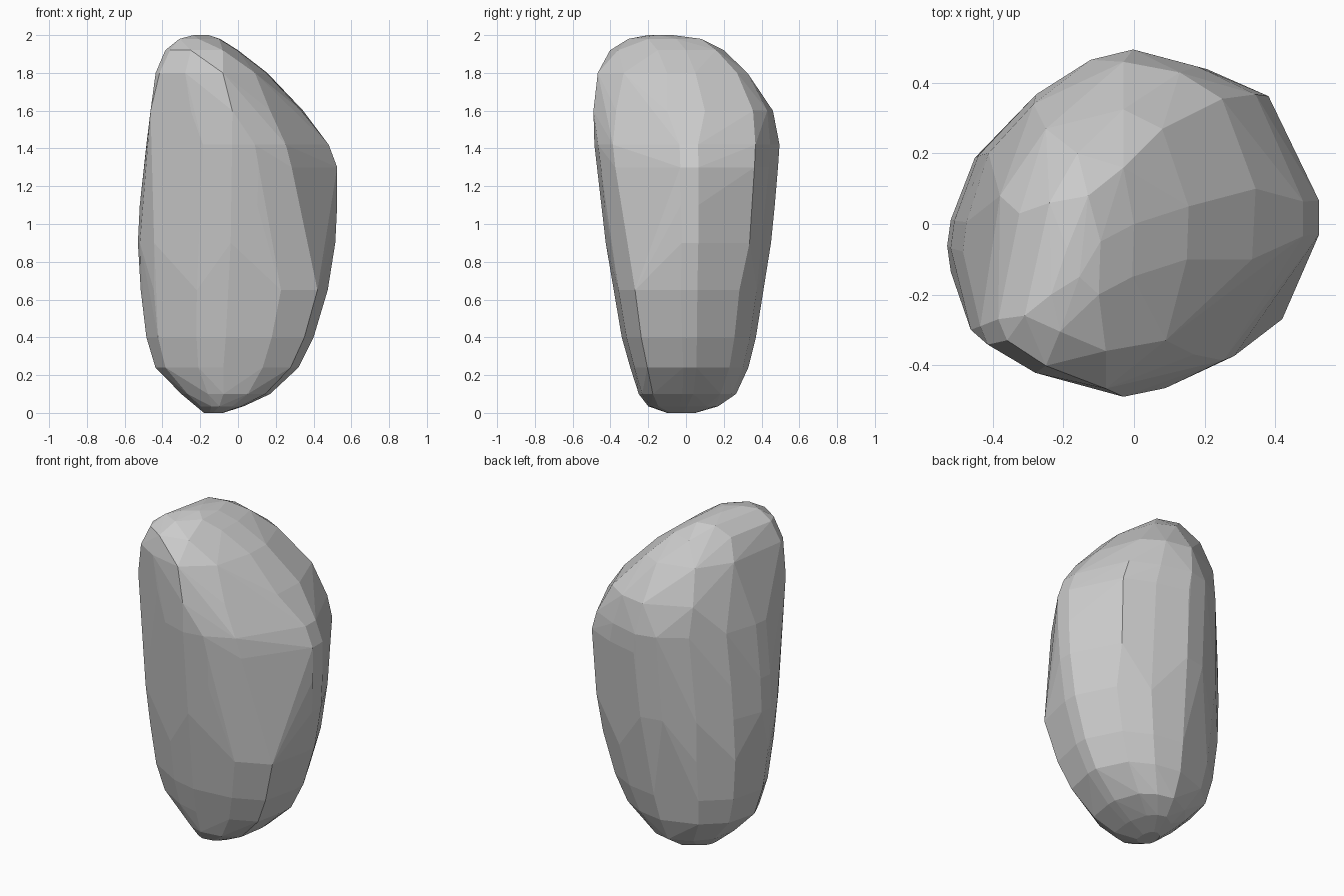
import bpy, bmesh

# Unit outlines: upper body and boxier lower body
UPPER = [(1, -.08), (1, .12), (.72, .74), (.38, .9), (0, 1), (-.25, .94), (-.57, .74),
         (-.85, .4), (-.98, 0), (-1, -.17), (-.98, -.34), (-.87, -.64), (-.38, -.9),
         (-.06, -1), (.19, -.96), (.53, -.8), (.8, -.57)]
LOWER = [(1, -.1), (1, .12), (.77, .68), (.42, .91), (0, 1), (-.55, .77), (-.88, .41),
         (-1, -.17), (-.86, -.56), (-.4, -.89), (-.05, -1), (.5, -.93), (.89, -.71)]

# Body levels: z, x min, x max, y min, y max
LEVELS = [(0, -.18, -.08, -.1, .05), (.035, -.215, .03, -.2, .17),
          (.1, -.3, .17, -.25, .265), (.24, -.437, .32, -.295, .33),
          (.4, -.485, .4, -.34, .37), (.65, -.515, .475, -.385, .41),
          (.9, -.53, .515, -.425, .45), (1.1, -.52, .525, -.45, .47),
          (1.3, -.5, .525, -.47, .487), (1.42, -.485, .48, -.485, .495)]

# Sloping crown outlines, by height
CROWN = {
    1.6: [(-.463, -.3), (-.46, -.2), (-.41, .1), (-.285, .34), (-.03, .46), (.13, .43),
          (.25, .355), (.345, .1), (.335, -.1), (.17, -.37), (-.03, -.49), (-.25, -.422)],
    1.8: [(-.436, -.29), (-.38, .08), (-.25, .27), (-.03, .325), (.08, .27), (.155, .05),
          (.15, -.1), (.09, -.33), (-.08, -.467), (-.28, -.422), (-.415, -.342)],
    1.92: [(-.385, -.27), (-.325, .03), (-.16, .2), (-.03, .16), (0, 0), (-.005, -.15),
           (-.08, -.36), (-.25, -.402), (-.36, -.33)],
    1.98: [(-.31, -.26), (-.24, .06), (-.13, .08), (-.095, -.05), (-.1, -.2), (-.21, -.305)],
    2.0: [(-.235, -.2), (-.19, -.07), (-.155, -.15)],
}

bm = bmesh.new()
for z, x0, x1, y0, y1 in LEVELS:
    for u, v in (LOWER if z < .8 else UPPER):
        k = 1
        if z > .8 and u > .6 and v < -.3:        # front right chip leans in above
            k = 1 - .3 * max(0, z - .9)
        elif .8 < z < 1.35 and u < -.3 and v < -.5:  # front left chip leans in below
            k = .96
        bm.verts.new(((x0 + x1) / 2 + u * k * (x1 - x0) / 2,
                      (y0 + y1) / 2 + v * k * (y1 - y0) / 2, z))
for z, ring in CROWN.items():
    for x, y in ring:
        bm.verts.new((x, y, z))

# Wrap the outlines in one convex faceted skin
hull = bmesh.ops.convex_hull(bm, input=bm.verts[:])
loose = {g for g in hull["geom_interior"] + hull["geom_unused"]
         if isinstance(g, bmesh.types.BMVert)}
bmesh.ops.delete(bm, geom=[v for v in loose if not v.link_faces], context='VERTS')
# Merge nearly coplanar triangles into broad chipped facets
bmesh.ops.dissolve_limit(bm, angle_limit=.05, verts=bm.verts[:], edges=bm.edges[:])
bmesh.ops.recalc_face_normals(bm, faces=bm.faces[:])

mesh = bpy.data.meshes.new("boulder")
bm.to_mesh(mesh)
bm.free()
boulder = bpy.data.objects.new("boulder", mesh)
bpy.context.collection.objects.link(boulder)
